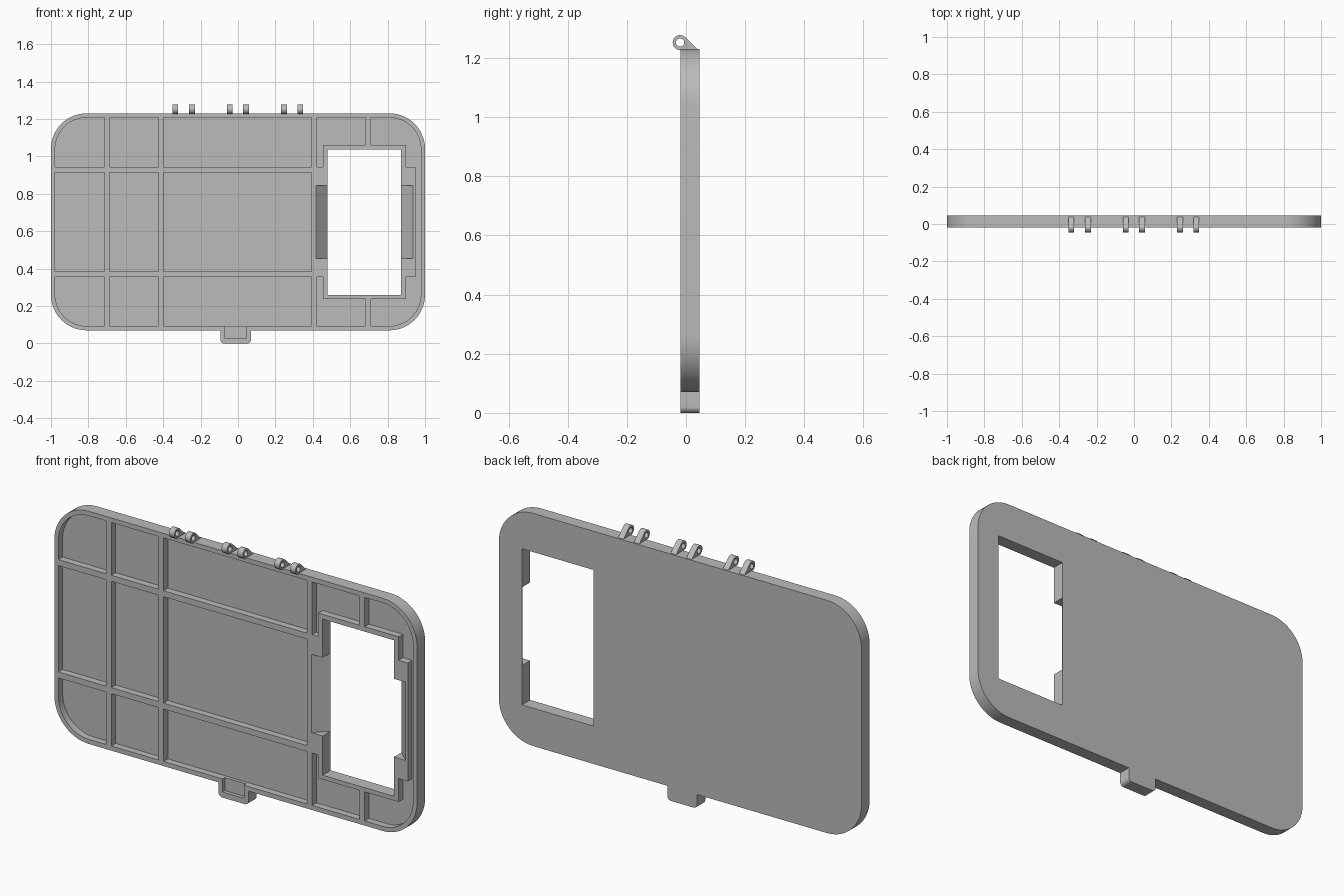
import bpy, bmesh, math
from mathutils import Vector

cube = bpy.data.objects.get("Cube")
if cube:
    bpy.data.objects.remove(cube, do_unlink=True)

FRONT, BACK, FLOOR = -0.018, 0.046, 0.016

grey = bpy.data.materials.new("light grey plastic")
grey.use_nodes = True
COLOUR = (0.5, 0.5, 0.5, 1)
grey.diffuse_color = COLOUR
next(n for n in grey.node_tree.nodes if n.type == 'BSDF_PRINCIPLED').inputs["Base Color"].default_value = COLOUR


def along_y(u, v, d):
    return Vector((u, d, v))


def along_x(u, v, d):
    return Vector((d, u, v))


def along_z(u, v, d):
    return Vector((u, v, d))


def rounded(corners, steps=14):
    """Round each (u, v, radius) corner of an outline."""
    out = []
    for i, (u, v, r) in enumerate(corners):
        p = Vector((u, v))
        if r == 0:
            out.append(p)
            continue
        a = (Vector(corners[i - 1][:2]) - p).normalized() * r
        b = (Vector(corners[(i + 1) % len(corners)][:2]) - p).normalized() * r
        for k in range(steps + 1):
            t = math.pi / 2 * k / steps
            out.append(p + a * (1 - math.sin(t)) + b * (1 - math.cos(t)))
    return out


def rect(u0, u1, v0, v1, r=0):
    return rounded([(u0, v0, r), (u1, v0, r), (u1, v1, r), (u0, v1, r)])


def prism(name, outline, lo, hi, place=along_y):
    bm = bmesh.new()
    rings = [[bm.verts.new(place(u, v, d)) for u, v in outline] for d in (lo, hi)]
    for ring in rings:
        bm.faces.new(ring)
    n = len(outline)
    for i in range(n):
        j = (i + 1) % n
        bm.faces.new((rings[0][i], rings[0][j], rings[1][j], rings[1][i]))
    bmesh.ops.recalc_face_normals(bm, faces=bm.faces)
    mesh = bpy.data.meshes.new(name)
    bm.to_mesh(mesh)
    bm.free()
    mesh.materials.append(grey)
    ob = bpy.data.objects.new(name, mesh)
    bpy.context.collection.objects.link(ob)
    return ob


def activate(ob):
    bpy.ops.object.select_all(action='DESELECT')
    ob.select_set(True)
    bpy.context.view_layer.objects.active = ob


def cut(ob, cutter):
    cutter.hide_render = True
    mod = ob.modifiers.new("cut", 'BOOLEAN')
    mod.operation = 'DIFFERENCE'
    mod.solver = 'EXACT'
    mod.object = cutter
    activate(ob)
    bpy.ops.object.modifier_apply(modifier=mod.name)
    bpy.data.objects.remove(cutter, do_unlink=True)


def finish(ob):
    activate(ob)
    bpy.ops.object.shade_smooth_by_angle(angle=math.radians(30))


# Panel outline with the latch tab on its lower edge
R = 0.19
panel = prism("panel", rounded([
    (-1, 0.07, R), (-0.094, 0.07, 0), (-0.094, 0, 0.02), (0.07, 0, 0.02),
    (0.07, 0.07, 0), (1, 0.07, R), (1, 1.23, R), (-1, 1.23, R)]), FRONT, BACK)

# Hollow front: one rounded pocket, with ribs and window frame kept solid
pocket = prism("pocket", rect(-0.978, 0.978, 0.093, 1.207, R - 0.022), -0.1, FLOOR)
solids = [rect(x - 0.014, x + 0.014, 0, 1.3) for x in (-0.7, -0.412, 0.408)]
solids += [rect(-1.1, 0.42, z - 0.015, z + 0.015) for z in (0.369, 0.929)]
solids += [rect(0.683, 0.711, z0, z1) for z0, z1 in ((0, 0.3), (1, 1.3))]
solids += [rect(0.4, 0.949, 0.354, 0.944), rect(0.455, 0.898, 0.238, 1.061)]
for outline in solids:
    cut(pocket, prism("keep_solid", outline, -0.2, 0.2))
cut(panel, pocket)

# Window through the panel, with sloped finger reliefs on both sides
cut(panel, prism("window_cutter", rect(0.479, 0.872, 0.259, 1.037), -0.2, 0.2))
relief = [(0.385, -0.05), (0.968, -0.05), (0.867, 0.048), (0.484, 0.048)]
cut(panel, prism("relief_cutter", relief, 0.455, 0.845, along_z))

# Shallow recess in the latch tab
cut(panel, prism("tab_recess", rect(-0.072, 0.045, 0.028, 0.1), -0.1, FRONT + 0.018))
finish(panel)

# Hinge knuckles along the top edge, in three pairs
CY, CZ, OUTER, HOLE = -0.02, 1.252, 0.025, 0.014


def arc(radius, start, end, steps):
    return [(CY + radius * math.cos(math.radians(start + (end - start) * k / steps)),
             CZ + radius * math.sin(math.radians(start + (end - start) * k / steps)))
            for k in range(steps + 1)]


profile = arc(OUTER, 45, 270, 20) + [(CY, 1.226), (0.042, 1.226)]
for n, x in enumerate((-0.335, -0.246, -0.044, 0.043, 0.246, 0.333)):
    knuckle = prism(f"hinge_knuckle_{n + 1}", profile, x - 0.015, x + 0.015, along_x)
    cut(knuckle, prism("pin_hole", arc(HOLE, 0, 345, 23), x - 0.1, x + 0.1, along_x))
    finish(knuckle)
